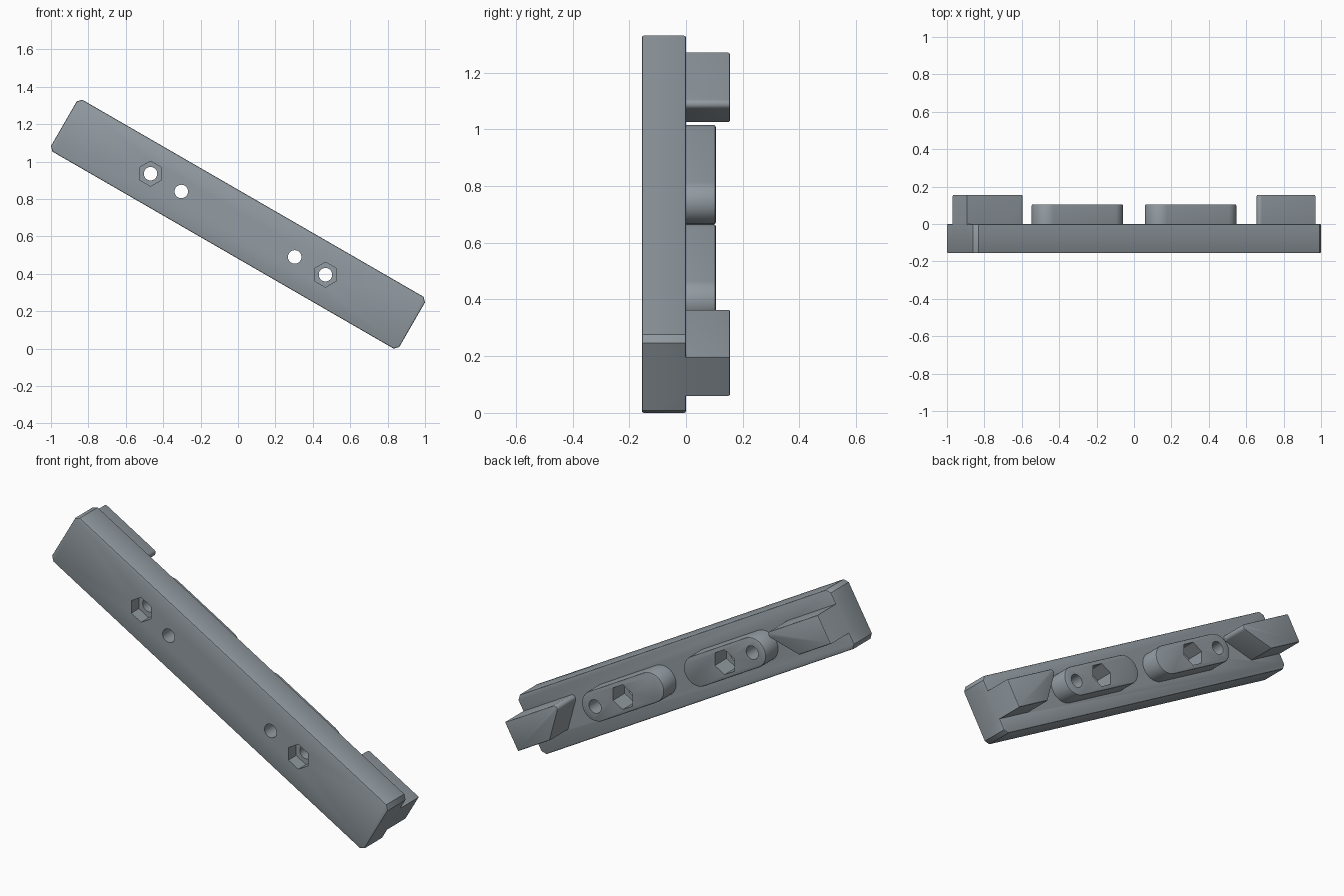
import bpy, bmesh, math
from mathutils import Matrix, Vector

if "Cube" in bpy.data.objects:
    bpy.data.objects.remove(bpy.data.objects["Cube"])

TILT = Matrix.Translation((0, 0, 0.665)) @ Matrix.Rotation(math.radians(30), 4, 'Y')
L, W, C = 1.075, 0.16, 0.022        # bar half length, half width, corner cut
T = 0.156                           # bar thickness

steel = bpy.data.materials.new("steel_grey")
steel.diffuse_color = (0.29, 0.33, 0.36, 1)
steel.use_nodes = True
steel.node_tree.nodes["Principled BSDF"].inputs["Base Color"].default_value = steel.diffuse_color


def arc(cu, cv, r, a0, a1, n):
    """Points on an arc, angles in degrees."""
    return [(cu + r * math.cos(math.radians(a0 + (a1 - a0) * i / n)),
             cv + r * math.sin(math.radians(a0 + (a1 - a0) * i / n))) for i in range(n + 1)]


def ring(cu, r, n):
    return arc(cu, 0, r, 0, 360, n)[:-1]


def prism(name, outline, y0, y1, rims=(), rim=0.007):
    """Extrude a length/width outline along y and soften the rims at given y."""
    bm = bmesh.new()
    a = [bm.verts.new((u, y0, v)) for u, v in outline]
    b = [bm.verts.new((u, y1, v)) for u, v in outline]
    n = len(a)
    bm.faces.new(a)
    bm.faces.new(b[::-1])
    for i in range(n):
        bm.faces.new((a[i], b[i], b[(i + 1) % n], a[(i + 1) % n]))
    bmesh.ops.recalc_face_normals(bm, faces=bm.faces)
    edges = [e for e in bm.edges if any(all(abs(v.co.y - y) < 1e-5 for v in e.verts) for y in rims)]
    if edges:
        bmesh.ops.bevel(bm, geom=edges, offset=rim, segments=2, profile=0.5, affect='EDGES')
    me = bpy.data.meshes.new(name)
    bm.to_mesh(me)
    bm.free()
    me.materials.append(steel)
    ob = bpy.data.objects.new(name, me)
    bpy.context.collection.objects.link(ob)
    return ob


# Long bar with clipped corners
bar = prism("mounting_bar",
            [(-L, -W + C), (-L + C, -W), (L - C, -W), (L, -W + C),
             (L, W - C), (L - C, W), (-L + C, W), (-L, W - C)],
            -T, 0, rims=(-T, 0))

added, cutters = [], []
for s in (-1, 1):
    # Raised slot-shaped boss
    slot = arc(s * 0.35 + 0.19, 0, 0.08, -90, 90, 20) + arc(s * 0.35 - 0.19, 0, 0.08, 90, 270, 20)
    added.append(prism("slot_boss", slot, -0.05, 0.105, rims=(0.105,)))

    # End wedge: flush with the bar end, slanted inner end with a rounded tip
    h, tip, r = 0.078, 0.70, 0.018
    d = r / math.sin(math.radians(22.5))
    cu = -tip - d * math.cos(math.radians(22.5))
    cv = h - d * math.sin(math.radians(22.5))
    wedge = [(-L, h), (-L, -h), (-tip - 2 * h, -h)] + arc(cu, cv, r, -45, 90, 8)
    wedge = [(-s * u, v) for u, v in wedge]
    added.append(prism("end_wedge", wedge, -0.05, 0.156, rims=(0.156,)))

    # Bolt holes: outer one has a front hex pocket, inner one a back hex pocket
    for u in (0.35, 0.54):
        cutters.append(prism("bolt_hole", ring(s * u, 0.036, 32), -0.3, 0.3))
    cutters.append(prism("front_hex", ring(s * 0.54, 0.067, 6), -0.3, -T + 0.065))
    cutters.append(prism("back_hex", ring(s * 0.35, 0.067, 6), 0.005, 0.3))

# Join the added parts, then cut the holes
for ob, op in [(o, 'UNION') for o in added] + [(o, 'DIFFERENCE') for o in cutters]:
    m = bar.modifiers.new(ob.name, 'BOOLEAN')
    m.object, m.operation, m.solver = ob, op, 'EXACT'
    ob.hide_render = True

bpy.context.view_layer.update()
final = bpy.data.meshes.new_from_object(bar.evaluated_get(bpy.context.evaluated_depsgraph_get()))
bar.modifiers.clear()
bar.data = final
for ob in added + cutters:
    bpy.data.objects.remove(ob)

# Tilt into place and shade
final.transform(TILT)
bpy.ops.object.select_all(action='DESELECT')
bar.select_set(True)
bpy.context.view_layer.objects.active = bar
bpy.ops.object.shade_smooth_by_angle(angle=math.radians(30))
